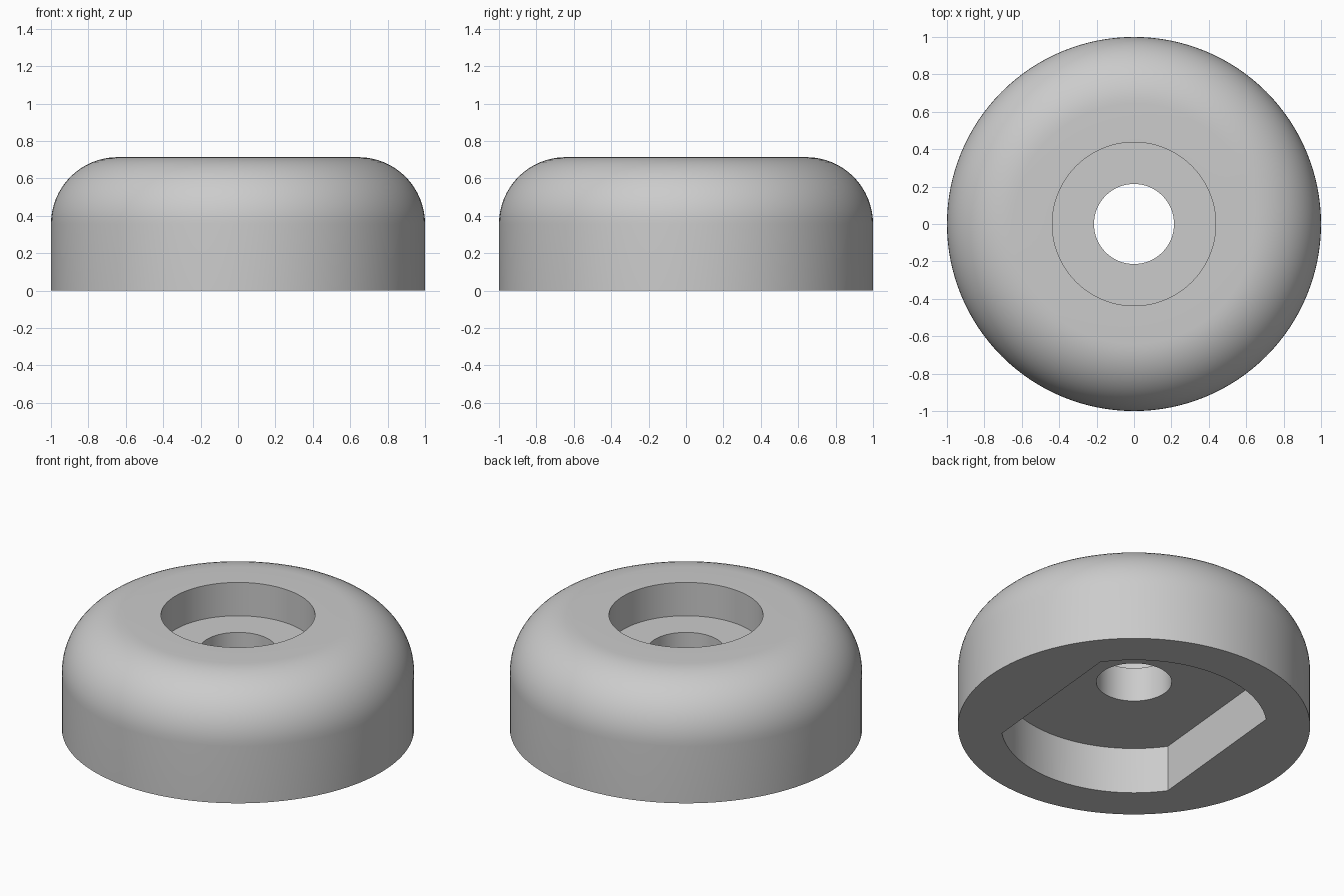
import bpy
import bmesh
from math import sin, cos, pi, radians, acos
from mathutils import Matrix

cube = bpy.data.objects.get("Cube")
if cube:
    bpy.data.objects.remove(cube, do_unlink=True)

HEIGHT, FILLET = 0.714, 0.357
HOLE, BORE, BORE_FLOOR = 0.214, 0.437, 0.505
POCKET_RADIUS, POCKET_HALF_WIDTH, POCKET_DEPTH = 0.754, 0.572, 0.29
POCKET_TURN = radians(-5.4)

grey = bpy.data.materials.new("light grey")
grey.use_nodes = True
colour = (0.6, 0.6, 0.6, 1)
grey.diffuse_color = colour
grey.node_tree.nodes["Principled BSDF"].inputs["Base Color"].default_value = colour


def make_object(name, bm):
    bmesh.ops.recalc_face_normals(bm, faces=bm.faces)
    mesh = bpy.data.meshes.new(name)
    bm.to_mesh(mesh)
    bm.free()
    mesh.materials.append(grey)
    obj = bpy.data.objects.new(name, mesh)
    bpy.context.collection.objects.link(obj)
    return obj


# Round foot body: turned profile with rounded shoulder, counterbore and hole
shoulder = [(1 - FILLET + FILLET * cos(a), HEIGHT - FILLET + FILLET * sin(a))
            for a in (i * pi / 32 for i in range(17))]
profile = [(HOLE, 0), (1, 0)] + shoulder + [
    (BORE, HEIGHT), (BORE, BORE_FLOOR), (HOLE, BORE_FLOOR)]
bm = bmesh.new()
verts = [bm.verts.new((r, 0, z)) for r, z in profile]
edges = [bm.edges.new((v, verts[i - 1])) for i, v in enumerate(verts)]
bmesh.ops.spin(bm, geom=verts + edges, cent=(0, 0, 0), axis=(0, 0, 1),
               angle=2 * pi, steps=128)
bmesh.ops.remove_doubles(bm, verts=bm.verts, dist=0.0005)
body = make_object("round_foot", bm)

# Underside pocket: a circle with two parallel flats
corner = acos(POCKET_HALF_WIDTH / POCKET_RADIUS)
steps = 40
outline = []
for start in (corner, corner + pi):
    for i in range(steps + 1):
        a = start + (pi - 2 * corner) * i / steps
        outline.append((POCKET_RADIUS * cos(a), POCKET_RADIUS * sin(a), -0.2))
bm = bmesh.new()
base = bm.faces.new([bm.verts.new(p) for p in outline])
top = bmesh.ops.extrude_face_region(bm, geom=[base])["geom"]
bmesh.ops.translate(bm, vec=(0, 0, 0.2 + POCKET_DEPTH),
                    verts=[g for g in top if isinstance(g, bmesh.types.BMVert)])
bmesh.ops.rotate(bm, verts=bm.verts, cent=(0, 0, 0),
                 matrix=Matrix.Rotation(POCKET_TURN, 3, "Z"))
cutter = make_object("pocket_cutter", bm)
cutter.hide_render = True

# Cut the pocket, then smooth the curved walls
cut = body.modifiers.new("pocket", "BOOLEAN")
cut.operation = "DIFFERENCE"
cut.solver = "EXACT"
cut.object = cutter
bpy.ops.object.select_all(action="DESELECT")
bpy.context.view_layer.objects.active = body
body.select_set(True)
bpy.ops.object.modifier_apply(modifier=cut.name)
bpy.data.objects.remove(cutter, do_unlink=True)
bpy.ops.object.shade_smooth_by_angle(angle=radians(30))
